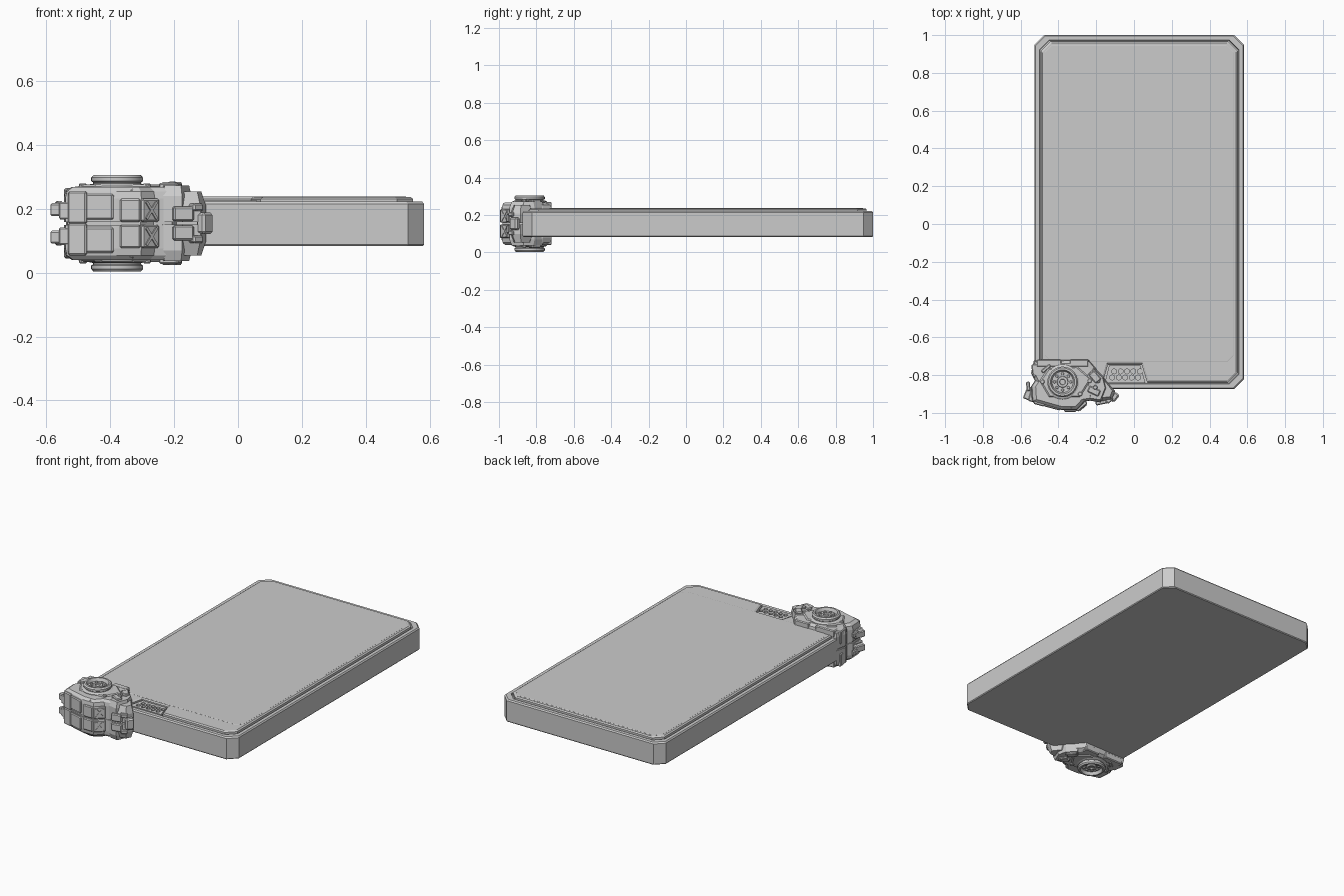
import bpy, bmesh, math
from mathutils import Matrix, Vector

if "Cube" in bpy.data.objects:
    bpy.data.objects.remove(bpy.data.objects["Cube"])

MID = 0.154            # mid height of the corner module
HUB = (-0.378, -0.836)  # hub centre in plan


def finish(name, bm, mirror=False, bevel=0, smooth=False):
    bmesh.ops.recalc_face_normals(bm, faces=bm.faces)
    me = bpy.data.meshes.new(name)
    bm.to_mesh(me)
    bm.free()
    ob = bpy.data.objects.new(name, me)
    bpy.context.collection.objects.link(ob)
    if mirror:
        ob.location.z = MID
    if bevel:
        b = ob.modifiers.new("Bevel", 'BEVEL')
        b.width, b.segments = bevel, 1
    if mirror:
        m = ob.modifiers.new("Mirror", 'MIRROR')
        m.use_axis = (False, False, True)
        m.use_mirror_merge = False
    if smooth:
        bpy.context.view_layer.objects.active = ob
        ob.select_set(True)
        bpy.ops.object.shade_smooth_by_angle(angle=math.radians(35))
        ob.select_set(False)
    return ob


def loft(name, rings, **kw):
    """Stack of (outline, z) rings with equal point counts, capped."""
    bm = bmesh.new()
    loops = [[bm.verts.new((x, y, z)) for x, y in o] for o, z in rings]
    n = len(loops[0])
    for a, b in zip(loops, loops[1:]):
        for i in range(n):
            j = (i + 1) % n
            bm.faces.new((a[i], a[j], b[j], b[i]))
    bm.faces.new(loops[0][::-1])
    bm.faces.new(loops[-1])
    return finish(name, bm, **kw)


def scaled(o, s):
    cx = sum(p[0] for p in o) / len(o)
    cy = sum(p[1] for p in o) / len(o)
    return [(cx + (x - cx) * s, cy + (y - cy) * s) for x, y in o]


def box(name, c, size, rot=0, tilt=0, bevel=0.005):
    bm = bmesh.new()
    m = (Matrix.Translation(c) @ Matrix.Rotation(math.radians(rot), 4, 'Z')
         @ Matrix.Rotation(math.radians(tilt), 4, 'Y') @ Matrix.Diagonal((*size, 1)))
    bmesh.ops.create_cube(bm, size=1, matrix=m)
    return finish(name, bm, mirror=True, bevel=bevel)


def lathe(name, profile, c, n=32):
    def ring(r):
        return [(c[0] + r * math.cos(2 * math.pi * i / n),
                 c[1] + r * math.sin(2 * math.pi * i / n)) for i in range(n)]
    return loft(name, [(ring(r), z) for r, z in profile], mirror=True, smooth=True)


def rect(d, c=0.05, y0=-0.873):
    x0, x1, a, b = -0.527 + d, 0.582 - d, y0 + d, 1.0 - d
    return [(x0 + c, a), (x1 - c, a), (x1, a + c), (x1, b - c),
            (x1 - c, b), (x0 + c, b), (x0, b - c), (x0, a + c)]


# Tablet slab with a bevelled rim and groove
loft("slab", [(rect(0.004), 0.083), (rect(0), 0.088), (rect(0), 0.214), (rect(0.006), 0.222),
              (rect(0.027), 0.222), (rect(0.029), 0.208)])


# Raised face plate with a trapezoid notch for the vent
def plate(d):
    r = rect(d)
    y = r[0][1]
    t = d - 0.034
    return [r[0], (-0.165 - t, y), (-0.138 - t, -0.743 + t), (0.04 + t, -0.743 + t),
            (0.07 + t, y)] + r[1:]


loft("face_plate", [(plate(0.034), 0.2), (plate(0.034), 0.23), (plate(0.042), 0.236)])
loft("screen", [(rect(0.054, 0.035, -0.785), 0.22), (rect(0.054, 0.035, -0.785), 0.2365),
                (rect(0.057, 0.035, -0.785), 0.2375)])

# Vent panel with two rows of hexagonal holes
trap = [(-0.155, -0.842), (0.06, -0.842), (0.034, -0.75), (-0.132, -0.75)]
vent = loft("vent_panel", [(trap, 0.2), (trap, 0.226)])
bm = bmesh.new()
for row in range(2):
    for i in range(5):
        bmesh.ops.create_cone(bm, cap_ends=True, segments=6, radius1=0.014, radius2=0.014, depth=0.04,
                              matrix=Matrix.Translation((-0.115 + i * 0.034 + row * 0.01,
                                                         -0.813 + row * 0.033, 0.235)))
cut = finish("vent_cutter", bm)
cut.hide_render = True
cut.hide_viewport = True
cut.display_type = 'WIRE'
bo = vent.modifiers.new("Holes", 'BOOLEAN')
bo.object, bo.operation, bo.solver = cut, 'DIFFERENCE', 'EXACT'

# Corner module: main shell halves around a recessed core
shell = [(-0.53, -0.722), (-0.24, -0.718), (-0.2, -0.765), (-0.175, -0.84), (-0.2, -0.93), (-0.26, -0.94),
         (-0.302, -0.985), (-0.38, -0.985), (-0.54, -0.94), (-0.545, -0.86), (-0.525, -0.83), (-0.545, -0.79)]
loft("shell", [(shell, 0.005), (shell, 0.078), (scaled(shell, 0.97), 0.1),
               (scaled(shell, 0.86), 0.114)], mirror=True)
loft("core", [(scaled(shell, 0.96), MID - 0.03), (scaled(shell, 0.96), MID + 0.03)])

# Lens-shaped top plate below the hub
lens = [(-0.5, -0.83), (-0.455, -0.765), (-0.3, -0.755), (-0.225, -0.82), (-0.285, -0.915), (-0.45, -0.915)]
loft("lens_plate", [(lens, 0.09), (lens, 0.115), (scaled(lens, 0.93), 0.121)], mirror=True)

# Hub wheel with stepped rings, recessed centre and bolts
lathe("hub_wheel", [(0.092, 0.1), (0.092, 0.117), (0.086, 0.122), (0.075, 0.124), (0.075, 0.128),
                    (0.081, 0.132), (0.081, 0.143), (0.074, 0.151), (0.064, 0.151),
                    (0.056, 0.132), (0.03, 0.13), (0.028, 0.138), (0.016, 0.138), (0.014, 0.132)], HUB)
for i in range(8):
    a = i * math.pi / 4
    lathe("hub_bolt", [(0.008, 0.125), (0.008, 0.136), (0.006, 0.138)],
          (HUB[0] + 0.043 * math.cos(a), HUB[1] + 0.043 * math.sin(a)), 8)

# Surface armour panels: centre, size, rotation
for name, c, s, r in [
        ("back_panel", (-0.45, -0.738, 0.095), (0.13, 0.04, 0.04), 0),
        ("back_panel", (-0.29, -0.738, 0.095), (0.1, 0.04, 0.04), 0),
        ("side_panel", (-0.515, -0.775, 0.07), (0.05, 0.07, 0.08), 8),
        ("top_strip", (-0.465, -0.765, 0.112), (0.06, 0.02, 0.012), 40),
        ("front_panel", (-0.43, -0.962, 0.052), (0.09, 0.03, 0.08), -15),
        ("front_panel", (-0.5, -0.945, 0.05), (0.06, 0.03, 0.1), -15),
        ("front_strip", (-0.4, -0.945, 0.1), (0.16, 0.03, 0.02), -15),
        ("pad_flat", (-0.337, -0.972, 0.041), (0.065, 0.045, 0.072), 0),
        ("pad_slanted", (-0.284, -0.957, 0.041), (0.07, 0.04, 0.072), 40),
        ("upper_finger", (-0.548, -0.9, 0.043), (0.06, 0.07, 0.04), -22),
        ("finger_base", (-0.525, -0.915, 0.04), (0.06, 0.06, 0.055), -15),
        ("finger_tab", (-0.56, -0.86, 0.055), (0.02, 0.05, 0.03), 5)]:
    box(name, c, s, r)

# Cross bars on the slanted pads
ang = math.radians(40)
out = Vector((math.sin(ang), -math.cos(ang), 0)) * 0.0205
for t in (52, -52):
    box("cross_bar", Vector((-0.284, -0.957, 0.041)) + out, (0.068, 0.007, 0.009), 40, t, 0)

# Knuckle collar on the right, ridge and tapered nose
collar = [(-0.255, -0.79), (-0.215, -0.755), (-0.16, -0.81), (-0.145, -0.87), (-0.175, -0.945), (-0.235, -0.935)]
loft("collar", [(collar, 0.004), (collar, 0.085), (scaled(collar, 0.85), 0.118)], mirror=True)
box("collar_ridge", (-0.207, -0.81, 0.112), (0.04, 0.06, 0.036), 40)
box("collar_ridge", (-0.212, -0.885, 0.11), (0.065, 0.035, 0.034), -25)
nose = [(-0.19, -0.81), (-0.15, -0.82), (-0.1, -0.885), (-0.118, -0.93), (-0.19, -0.94)]
loft("nose", [(nose, 0.004), (nose, 0.055), (scaled(nose, 0.7), 0.1)], mirror=True)
box("nose_clip", (-0.172, -0.94, 0.03), (0.065, 0.03, 0.046), 12)
box("nose_arm", (-0.135, -0.925, 0.05), (0.04, 0.04, 0.024), 40)
box("nose_tip", (-0.104, -0.916, 0.012), (0.034, 0.05, 0.044), -38, bevel=0.008)

# Small round studs
for p, z in [((-0.44, -0.932), 0.114), ((-0.235, -0.83), 0.122), ((-0.205, -0.865), 0.131),
             ((-0.485, -0.835), 0.125), ((-0.285, -0.9), 0.125), ((-0.19, -0.83), 0.122)]:
    lathe("stud", [(0.012, 0.09), (0.012, z - 0.003), (0.009, z)], p, 10)
